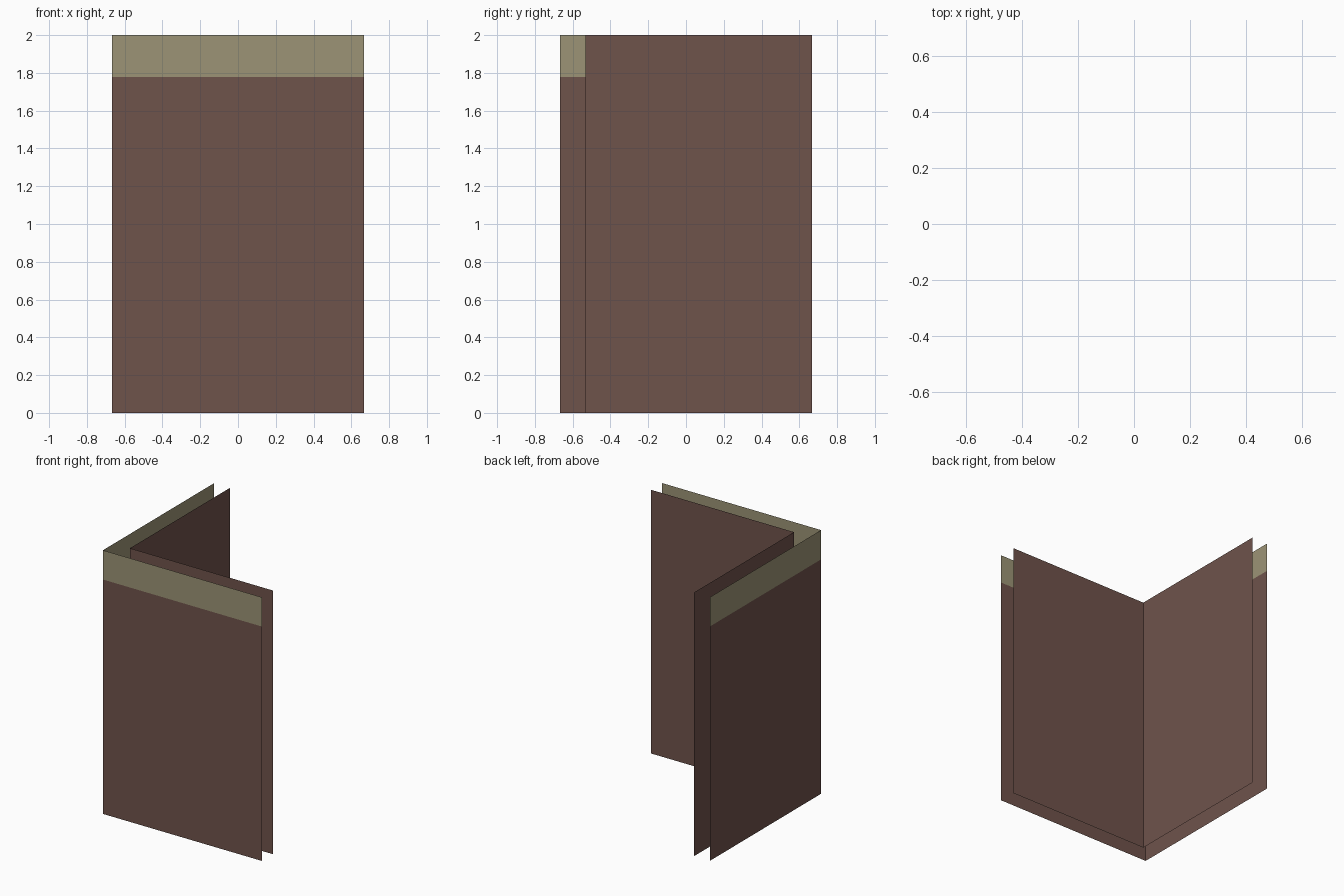
import bpy

if "Cube" in bpy.data.objects:
    bpy.data.objects.remove(bpy.data.objects["Cube"])

U = 2 / 9            # wall is 9 units high, 6 units wide
HALF = 3 * U         # half of the footprint
GAP = 0.6 * U        # distance between outer and inner skins
TOP = 9 * U
TRIM = 8 * U         # lower edge of the coloured top band


def material(name, rgb):
    lin = [(c / 255 / 12.92) if c <= 10 else ((c / 255 + 0.055) / 1.055) ** 2.4 for c in rgb]
    m = bpy.data.materials.new(name)
    m.diffuse_color = (*lin, 1)
    m.use_nodes = True
    m.node_tree.nodes["Principled BSDF"].inputs["Base Color"].default_value = m.diffuse_color
    return m


brown = material("brown", (111, 83, 75))
olive = material("olive", (156, 148, 118))


def corner_skin(name, corner, levels, flip=False):
    """Open L-shaped sheet: back-left end, corner, front-right end, split at the levels."""
    path = [(corner, HALF), (corner, corner), (HALF, corner)]
    verts = [(x, y, z) for z in levels for x, y in path]
    faces = []
    for r in range(len(levels) - 1):
        for i in range(2):
            a = r * 3 + i
            f = (a, a + 1, a + 4, a + 3)
            faces.append(f[::-1] if flip else f)
    mesh = bpy.data.meshes.new(name)
    mesh.from_pydata(verts, [], faces)
    mesh.materials.append(brown)
    mesh.materials.append(olive)
    for p in mesh.polygons:
        p.material_index = 1 if p.center.z > TRIM else 0
    mesh.update()
    ob = bpy.data.objects.new(name, mesh)
    bpy.context.collection.objects.link(ob)
    return ob


# Outer skin with olive band along the top
corner_skin("outer_wall", -HALF, [0, TRIM, TOP])
# Plain inner skin, facing into the corner
corner_skin("inner_wall", -HALF + GAP, [0, TOP], flip=True)
